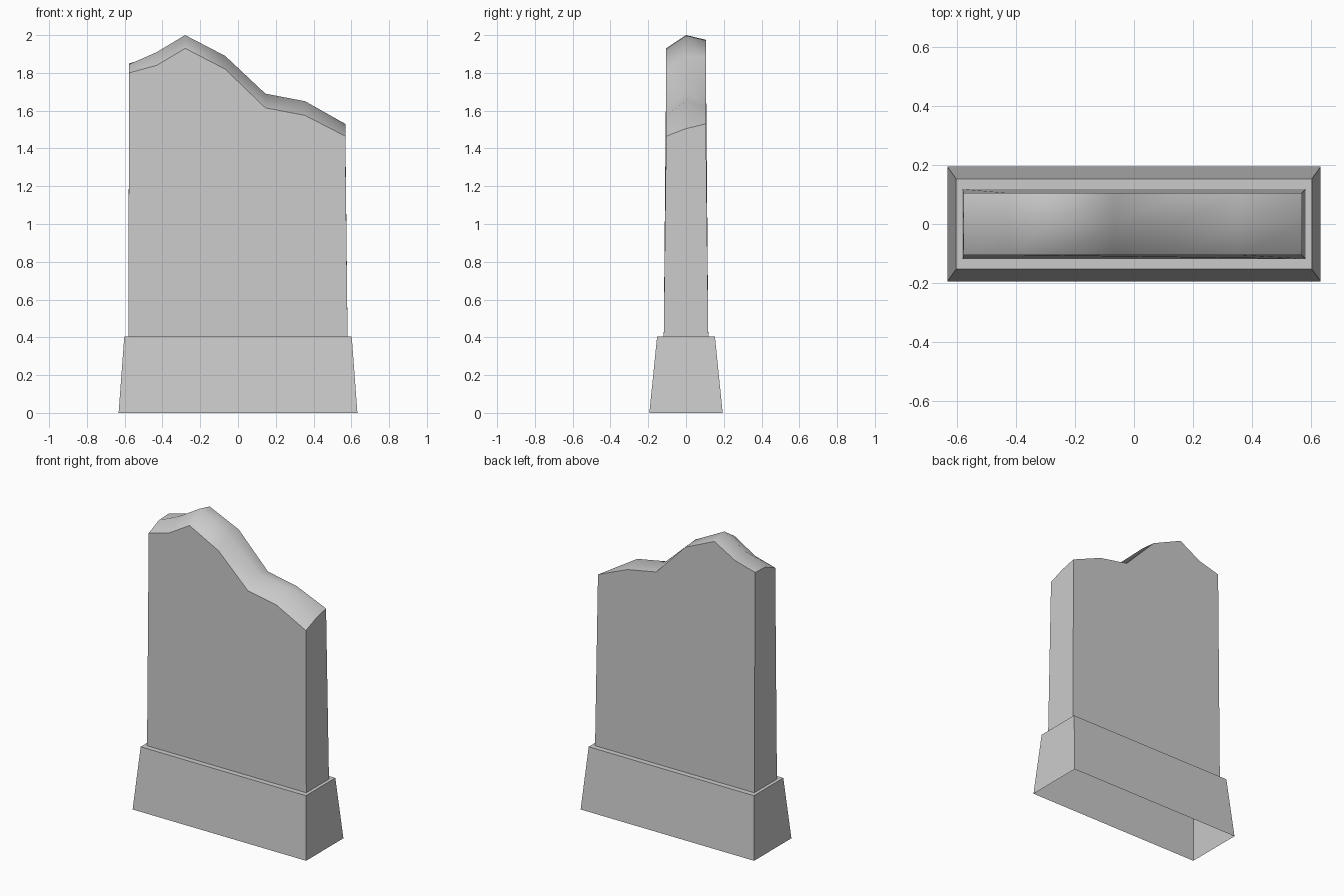
import bpy, bmesh

if "Cube" in bpy.data.objects:
    bpy.data.objects.remove(bpy.data.objects["Cube"], do_unlink=True)

stone = bpy.data.materials.new("grey stone")
stone.use_nodes = True
grey = (0.6, 0.6, 0.6, 1)
stone.diffuse_color = grey
stone.node_tree.nodes["Principled BSDF"].inputs["Base Color"].default_value = grey


def ring(bm, x, y, z):
    return [bm.verts.new((sx * x, sy * y, z))
            for sx, sy in ((-1, -1), (1, -1), (1, 1), (-1, 1))]


def bridge(bm, low, high):
    for i in range(4):
        j = (i + 1) % 4
        bm.faces.new((low[i], low[j], high[j], high[i]))


def finish(bm, name):
    mesh = bpy.data.meshes.new(name)
    bm.to_mesh(mesh)
    bm.free()
    mesh.materials.append(stone)
    obj = bpy.data.objects.new(name, mesh)
    bpy.context.collection.objects.link(obj)
    return obj


# Tapered plinth, open underneath, with a narrow ledge around the slab
bm = bmesh.new()
foot = ring(bm, 0.632, 0.194, 0)
shoulder = ring(bm, 0.602, 0.153, 0.405)
seat = ring(bm, 0.58, 0.118, 0.405)
bridge(bm, foot, shoulder)
bridge(bm, shoulder, seat)
finish(bm, "plinth")

# Broken top of the slab: x, then front, middle and back heights
crest = [
    (-0.577, 1.80, 1.845, 1.85),
    (-0.43, 1.84, 1.91, 1.89),
    (-0.28, 1.93, 2.00, 1.975),
    (-0.068, 1.82, 1.89, 1.88),
    (0.145, 1.615, 1.69, 1.66),
    (0.355, 1.575, 1.65, 1.62),
    (0.568, 1.465, 1.505, 1.53),
]
bm = bmesh.new()
fl, fr, br, bl = ring(bm, 0.58, 0.118, 0.405)
rows = [[bm.verts.new((x, y, z)) for y, z in zip((-0.105, 0, 0.105), heights)]
        for x, *heights in crest]
front, middle, back = zip(*rows)

# Flat slab walls
bm.faces.new((fl, fr, *reversed(front)))
bm.faces.new((br, bl, *back))
bm.faces.new((fr, br, *reversed(rows[-1])))
bm.faces.new((bl, fl, *rows[0]))

# Softly shaded crest with a crisp rim
for a, b in zip(rows, rows[1:]):
    for k in range(2):
        bm.faces.new((a[k], b[k], b[k + 1], a[k + 1])).smooth = True
for edge in bm.edges:
    edge.smooth = all(f.smooth for f in edge.link_faces)
finish(bm, "slab")
